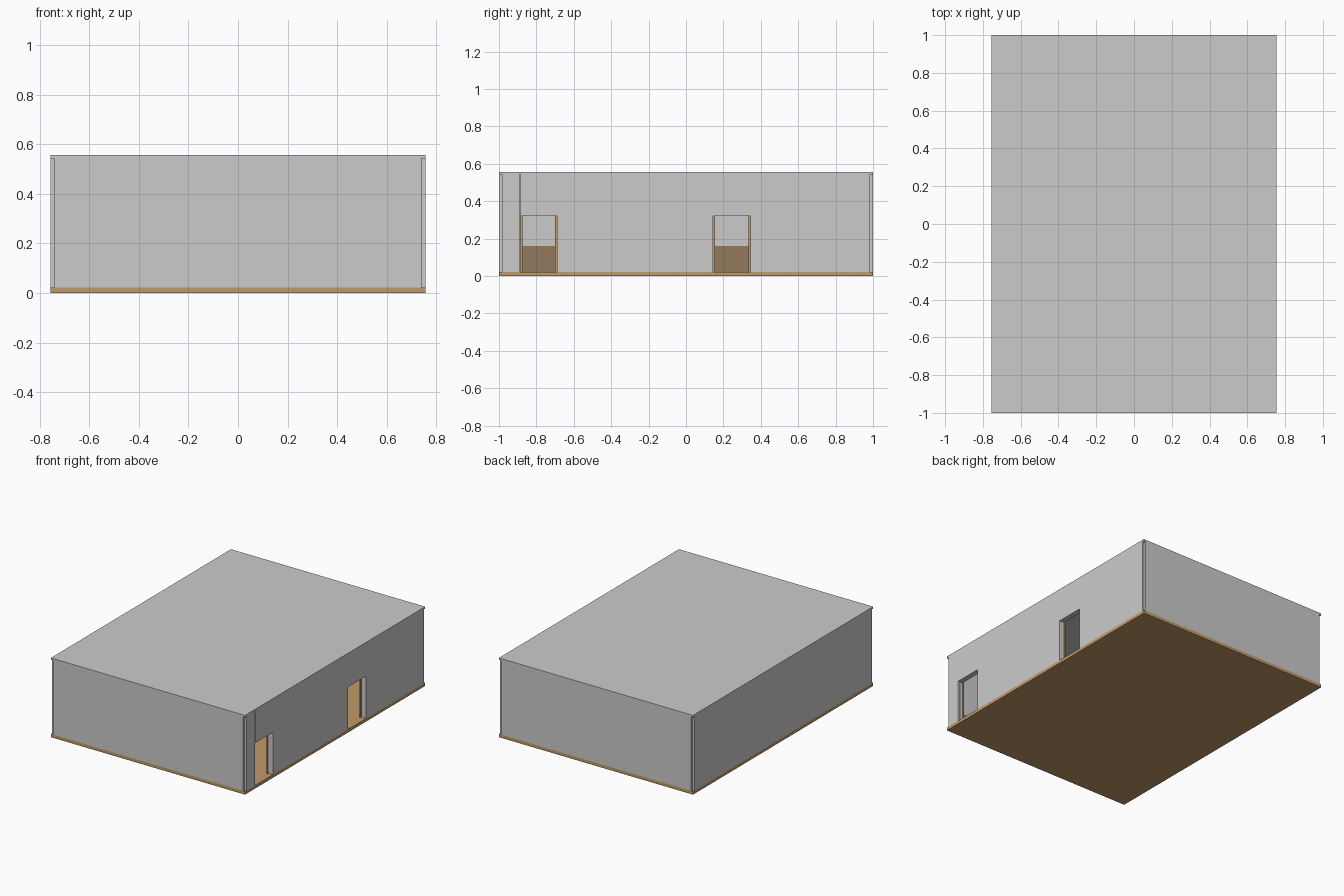
import bpy

if "Cube" in bpy.data.objects:
    bpy.data.objects.remove(bpy.data.objects["Cube"])

X, Y = 0.755, 1.0          # outer half sizes
T = 0.015                  # wall thickness
Z0, Z1, TOP = 0.022, 0.543, 0.557
HEAD = 0.32                # door head height
DADO = 0.16                # panelling height


def material(name, rgb):
    m = bpy.data.materials.new(name)
    m.diffuse_color = (*rgb, 1)
    m.use_nodes = True
    m.node_tree.nodes["Principled BSDF"].inputs["Base Color"].default_value = m.diffuse_color
    return m


tan = material("light_wood", (0.53, 0.32, 0.14))
brown = material("dark_wood", (0.29, 0.19, 0.11))


def box(name, x, y, z, mat=None):
    """Box from (min, max) pairs."""
    bpy.ops.mesh.primitive_cube_add(
        size=1, location=[(a + b) / 2 for a, b in (x, y, z)])
    o = bpy.context.object
    o.name = name
    o.scale = [b - a for a, b in (x, y, z)]
    bpy.ops.object.transform_apply(location=False, rotation=False, scale=True)
    if mat:
        o.data.materials.append(mat)
    return o


xi, yi = X - T, Y - T      # inner wall planes
doors = [(-0.885, -0.69), (0.145, 0.345)]
wall = (Z0, Z1)

# Floor and ceiling slabs
box("floor", (-X, X), (-Y, Y), (0, Z0), tan)
box("ceiling", (-X, X), (-Y, Y), (Z1, TOP))

# Solid walls, leaving notched outer corners
box("front_wall", (-xi, xi), (-Y, -yi), wall)
box("back_wall", (-xi, xi), (yi, Y), wall)
box("left_wall", (-X, -xi), (-yi, yi), wall)

# Right wall in sections around two doorways, with a seam by the first one
box("right_wall_front", (xi, X), (-yi, doors[0][0] - 0.004), wall)
box("right_wall_middle", (xi, X), (doors[0][1], doors[1][0]), wall)
box("right_wall_back", (xi, X), (doors[1][1], yi), wall)

# Lintels, reveals and inner wooden casings
D = 0.022
for a, b in doors:
    box("lintel", (xi, X), (a, b), (HEAD, Z1))
    xs = (xi - D, xi)
    box("door_lining_head", xs, (a - 0.015, b + 0.015), (HEAD, HEAD + 0.015))
    xc = (xi - D - 0.006, xi - D)
    for edge, s in ((a, 1), (b, -1)):
        outer = edge - s * 0.015
        box("door_lining_side", xs, sorted((outer, edge)), (Z0, HEAD))
        box("door_casing", xc, sorted((outer, edge + s * 0.01)), (Z0, HEAD), tan)

# Low panelling and skirting along the inside of the walls
for name, t, z, m in (("panelling", 0.006, (0.045, DADO), brown),
                      ("skirting", 0.009, (Z0, 0.045), brown)):
    box(name + "_left", (-xi, -xi + t), (-yi, yi), z, m)
    for s, side in ((-1, "front"), (1, "back")):
        box(name + "_" + side, (-xi, xi), sorted((s * yi, s * (yi - t))), z, m)
    for a, b in ((-yi, -0.9), (-0.675, 0.13), (0.36, yi)):
        box(name + "_right", (xi - t, xi), (a, b), z, m)
